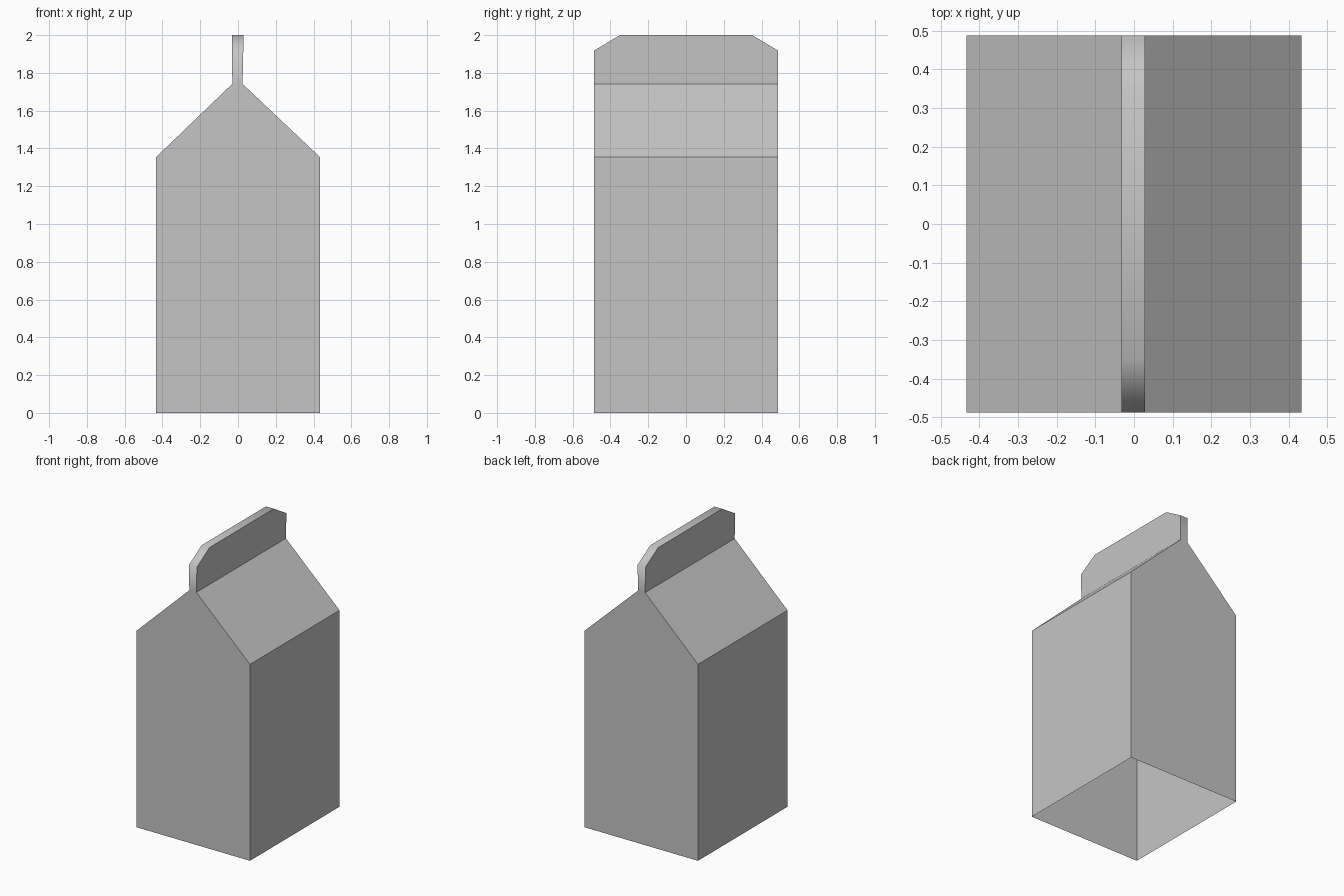
import bpy
import bmesh

cube = bpy.data.objects.get("Cube")
if cube:
    bpy.data.objects.remove(cube, do_unlink=True)

HALF_W, HALF_D = 0.433, 0.488
EAVE, FIN_BASE, TOP = 1.355, 1.742, 2.0

card = bpy.data.materials.new("plain grey card")
card.use_nodes = True
grey = (0.56, 0.56, 0.56, 1)
card.diffuse_color = grey
card.node_tree.nodes["Principled BSDF"].inputs["Base Color"].default_value = grey


def prism(name, ring_a, ring_b, smooth_rim=False):
    """Join two matching open outlines with a rim, and cap both ends."""
    bm = bmesh.new()
    a = [bm.verts.new(p) for p in ring_a]
    b = [bm.verts.new(p) for p in ring_b]
    for i in range(len(a) - 1):
        rim = bm.faces.new((a[i], a[i + 1], b[i + 1], b[i]))
        rim.smooth = smooth_rim
    bm.faces.new(a[::-1])
    bm.faces.new(b)
    # the bottom stays open, so aim every face away from the middle
    mid = sum((v.co for v in bm.verts), a[0].co * 0) / len(bm.verts)
    for f in bm.faces:
        f.normal_update()
        if f.normal.dot(f.calc_center_median() - mid) < 0:
            f.normal_flip()
    mesh = bpy.data.meshes.new(name)
    bm.to_mesh(mesh)
    bm.free()
    mesh.materials.append(card)
    obj = bpy.data.objects.new(name, mesh)
    bpy.context.collection.objects.link(obj)
    return obj


# Carton walls, gables and sloping roof, open underneath
section = [(-HALF_W, 0), (-HALF_W, EAVE), (-0.03, FIN_BASE),
           (0.024, FIN_BASE), (HALF_W, EAVE), (HALF_W, 0)]
prism("carton_body",
      [(x, -HALF_D, z) for x, z in section],
      [(x, HALF_D, z) for x, z in section])

# Sealed fin along the ridge, with clipped top corners and a soft rim
outline = [(-HALF_D, FIN_BASE), (-HALF_D, 1.917), (-0.35, TOP),
           (0.35, TOP), (HALF_D, 1.917), (HALF_D, FIN_BASE)]


def fin_side(base_x, top_x):
    return [(base_x if z == FIN_BASE else top_x, y, z) for y, z in outline]


prism("top_fin", fin_side(-0.03, -0.032), fin_side(0.024, 0.028), smooth_rim=True)
